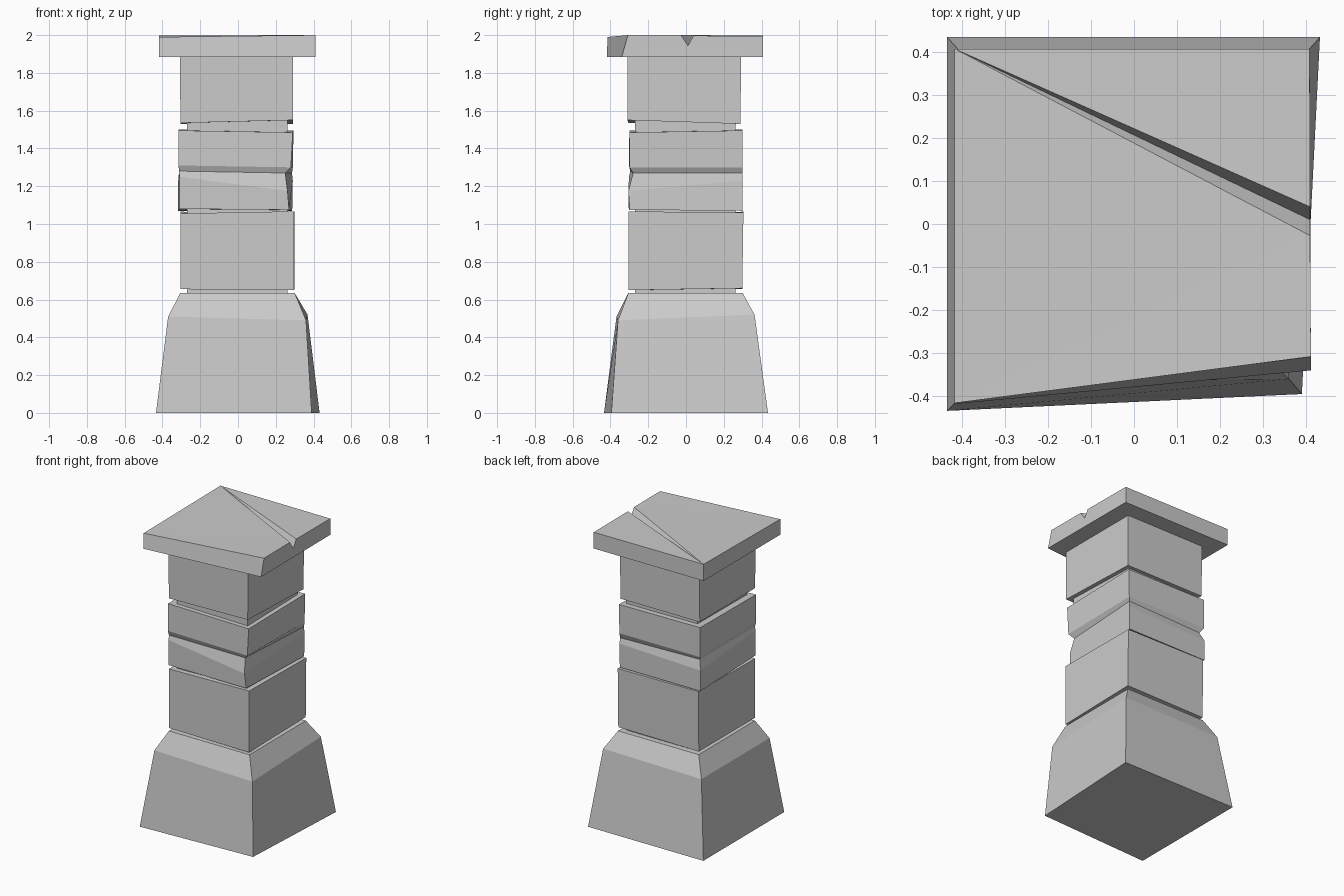
import bpy


def make(name, verts, faces):
    me = bpy.data.meshes.new(name)
    me.from_pydata(verts, [], faces)
    me.update()
    ob = bpy.data.objects.new(name, me)
    bpy.context.collection.objects.link(ob)
    return ob


def rect(x0, x1, y0, y1, z):
    # Corner order: front left, front right, back right, back left
    return [(x0, y0, z), (x1, y0, z), (x1, y1, z), (x0, y1, z)]


def loft(name, rings):
    # Stack of four-cornered rings, capped at both ends
    verts = [v for r in rings for v in r]
    faces = [(3, 2, 1, 0)]
    for k in range(len(rings) - 1):
        b = 4 * k
        for i in range(4):
            j = (i + 1) % 4
            faces.append((b + i, b + j, b + j + 4, b + i + 4))
    n = len(verts)
    faces.append((n - 4, n - 3, n - 2, n - 1))
    return make(name, verts, faces)


# Flared base with a sloped shoulder
loft("base", [
    [(-.434, -.434, 0), (.39, -.395, 0), (.432, .434, 0), (-.434, .434, 0)],
    [(-.37, -.368, .51), (.36, -.36, .49), (.368, .363, .52), (-.37, .363, .51)],
    rect(-.305, .30, -.305, .30, .635),
])

# Recessed joints between the blocks
for name, z0, z1 in (("lower_joint", .63, .66), ("middle_joint", 1.05, 1.09),
                     ("upper_joint", 1.47, 1.56)):
    loft(name, [rect(-.27, .262, -.27, .262, z) for z in (z0, z1)])

# Lower shaft block
loft("lower_block", [
    [(-.305, -.305, .655), (.297, -.305, .65), (.30, .298, .66), (-.305, .298, .655)],
    [(-.305, -.305, 1.056), (.297, -.305, 1.067), (.30, .304, 1.06), (-.305, .304, 1.065)],
])

# Middle shaft block, notched at the front right and back left corners
loft("notched_block", [
    [(-.31, -.303, 1.08), (.27, -.298, 1.075), (.287, .30, 1.07), (-.318, .30, 1.07)],
    [(-.31, -.302, 1.25), (.262, -.305, 1.175), (.29, .30, 1.23), (-.318, .30, 1.21)],
    [(-.312, -.295, 1.28), (.25, -.28, 1.27), (.286, .298, 1.27), (-.298, .275, 1.27)],
    [(-.315, -.302, 1.31), (.28, -.30, 1.30), (.29, .30, 1.30), (-.316, .30, 1.30)],
    [(-.315, -.30, 1.495), (.29, -.30, 1.485), (.294, .30, 1.495), (-.316, .30, 1.50)],
])

# Upper shaft block
loft("upper_block", [
    [(-.305, -.305, 1.535), (.29, -.31, 1.55), (.29, .288, 1.53), (-.305, .288, 1.53)],
    rect(-.307, .292, -.31, .292, 1.886),
])

# Cap slab with a chipped front right corner and a tapering crack on top
make("cap", [
    (-.417, -.418, 1.885), (.411, -.34, 1.885), (.408, .407, 1.885), (-.417, .407, 1.885),
    (-.417, -.416, 1.99), (.411, -.308, 2.0), (.408, .407, 1.995), (-.417, .407, 1.998),
    (.409, -.027, 2.0), (.409, .01, 1.945), (.409, .04, 1.997),
], [
    (3, 2, 1, 0), (0, 1, 5, 4), (2, 3, 7, 6), (3, 0, 4, 7),
    (1, 2, 9), (1, 9, 8, 5), (2, 6, 10, 9),
    (4, 5, 8), (4, 8, 7), (8, 9, 7), (9, 10, 7), (10, 6, 7),
])
